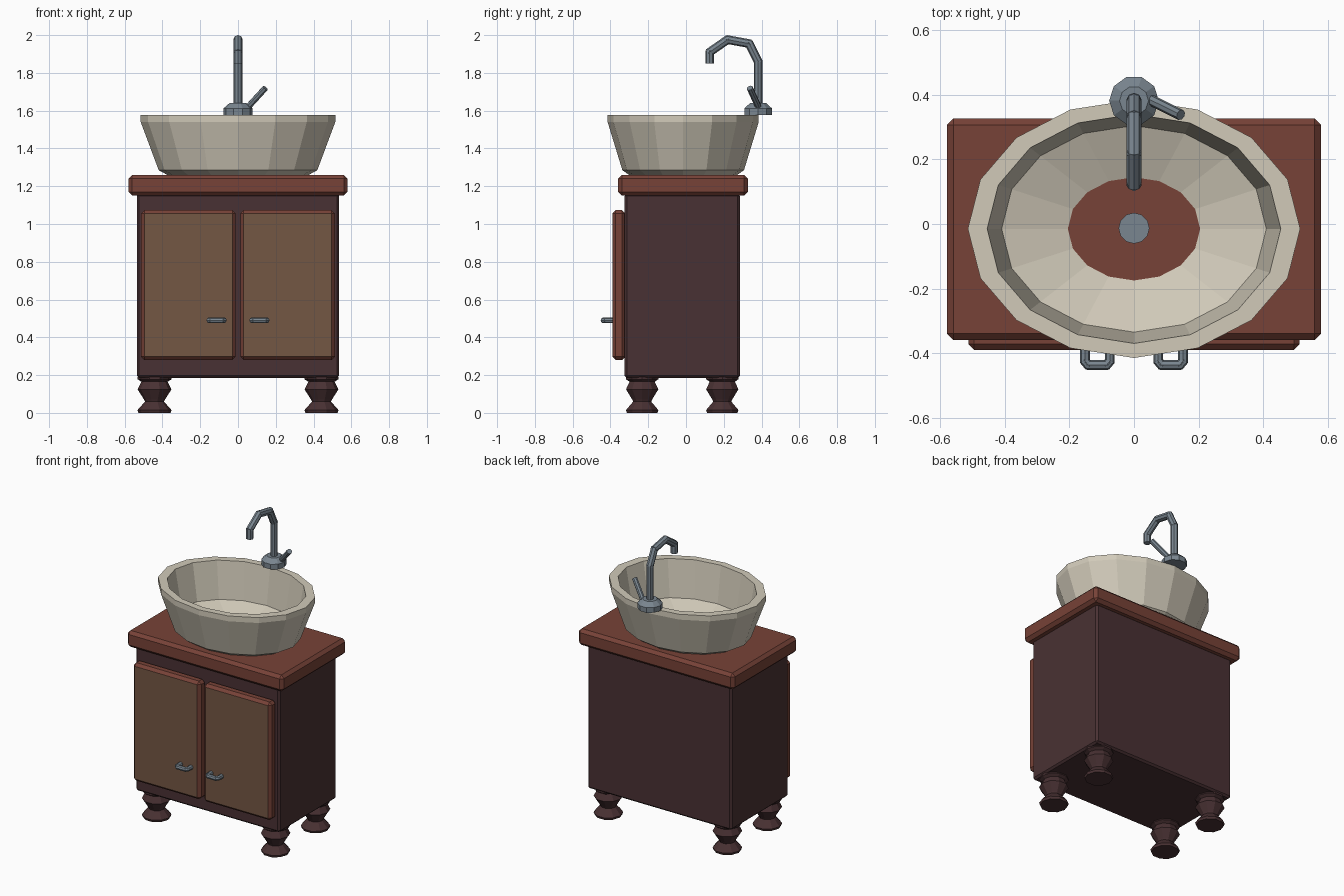
import bpy, bmesh, math
from mathutils import Vector, Matrix

if "Cube" in bpy.data.objects:
    bpy.data.objects.remove(bpy.data.objects["Cube"])


def material(name, r, g, b):
    # sRGB 0-255 to linear
    lin = [((c / 255 + 0.055) / 1.055) ** 2.4 for c in (r, g, b)]
    m = bpy.data.materials.new(name)
    m.diffuse_color = (*lin, 1)
    m.use_nodes = True
    m.node_tree.nodes["Principled BSDF"].inputs["Base Color"].default_value = m.diffuse_color
    return m


DARK = material("dark wood", 73, 49, 51)
RED = material("red wood", 119, 66, 55)
PANEL = material("brown panel", 116, 87, 68)
STONE = material("cream ceramic", 209, 202, 185)
METAL = material("grey metal", 122, 134, 144)


def finish(bm, name, *mats):
    bmesh.ops.recalc_face_normals(bm, faces=bm.faces[:])
    me = bpy.data.meshes.new(name)
    bm.to_mesh(me)
    bm.free()
    for m in mats:
        me.materials.append(m)
    ob = bpy.data.objects.new(name, me)
    bpy.context.collection.objects.link(ob)
    return ob


def box(name, lo, hi, bevel, *mats):
    """Bevelled box; a second material goes on the flat front face."""
    lo, hi = Vector(lo), Vector(hi)
    bm = bmesh.new()
    bmesh.ops.create_cube(bm, size=1, matrix=Matrix.Translation((lo + hi) / 2)
                          @ Matrix.Diagonal((*(hi - lo), 1)))
    bmesh.ops.bevel(bm, geom=bm.edges[:], offset=bevel, segments=1,
                    affect='EDGES', profile=0.5)
    bm.normal_update()
    if len(mats) > 1:
        for f in bm.faces:
            f.material_index = int(f.normal.y < -0.9)
    return finish(bm, name, *mats)


def loft(name, rings, center, sides, mat, closed=False):
    """Elliptical rings (rx, ry, z) joined in order; ends capped or looped."""
    bm = bmesh.new()
    loops = []
    for rx, ry, z in rings:
        loops.append([bm.verts.new((center[0] + rx * math.cos(math.tau * i / sides),
                                    center[1] + ry * math.sin(math.tau * i / sides), z))
                      for i in range(sides)])
    pairs = list(zip(loops, loops[1:]))
    if closed:
        pairs.append((loops[-1], loops[0]))
    else:
        bm.faces.new(loops[0])
        bm.faces.new(loops[-1])
    for a, b in pairs:
        for i in range(sides):
            j = (i + 1) % sides
            bm.faces.new((a[i], a[j], b[j], b[i]))
    return finish(bm, name, mat)


def tube(name, points, radius, sides, mat):
    """Bent pipe of straight rods that overlap a little at each bend."""
    bm = bmesh.new()
    pts = [Vector(p) for p in points]
    for k, (p, q) in enumerate(zip(pts, pts[1:])):
        d = (q - p).normalized()
        a = p - d * radius * 0.35 * (k > 0)
        b = q + d * radius * 0.35 * (k < len(pts) - 2)
        rot = d.to_track_quat('Z', 'Y').to_matrix().to_4x4()
        bmesh.ops.create_cone(bm, cap_ends=True, segments=sides, radius1=radius,
                              radius2=radius, depth=(b - a).length,
                              matrix=Matrix.Translation((a + b) / 2) @ rot)
    return finish(bm, name, mat)


# Cabinet body and counter
box("cabinet", (-0.535, -0.325, 0.185), (0.535, 0.285, 1.16), 0.012, DARK)
box("counter", (-0.58, -0.36, 1.15), (0.58, 0.327, 1.26), 0.02, RED)

# Doors with brown fronts, and their pulls
for side, x0, x1 in (("left", -0.513, -0.012), ("right", 0.012, 0.513)):
    box(side + "_door", (x0, -0.39, 0.28), (x1, -0.32, 1.073), 0.018, RED, PANEL)
    s = -1 if side == "left" else 1
    z = 0.49
    tube(side + "_handle", [(s * 0.075, -0.385, z), (s * 0.075, -0.425, z),
                            (s * 0.085, -0.437, z), (s * 0.142, -0.437, z),
                            (s * 0.152, -0.425, z), (s * 0.152, -0.385, z)],
         0.015, 8, METAL)

# Turned feet
FOOT = [(0.085, 0), (0.09, 0.015), (0.05, 0.06), (0.055, 0.07),
        (0.09, 0.125), (0.07, 0.165), (0.09, 0.178), (0.09, 0.19)]
for name, x, y in (("front_left", -0.442, -0.232), ("front_right", 0.442, -0.232),
                   ("back_left", -0.442, 0.192), ("back_right", 0.442, 0.192)):
    loft(name + "_foot", [(r, r, z) for r, z in FOOT], (x, y), 10, DARK)

# Oval basin: outside, rim, inner wall, sloping floor with central opening
loft("basin", [(0.205, 0.16, 1.252), (0.36, 0.275, 1.252), (0.42, 0.322, 1.285),
               (0.515, 0.40, 1.54), (0.515, 0.40, 1.576), (0.455, 0.355, 1.576),
               (0.41, 0.32, 1.33), (0.205, 0.16, 1.264)],
     (0, -0.015), 16, STONE, closed=True)
loft("drain", [(0.048, 0.048, 1.255), (0.048, 0.048, 1.268)], (0, -0.013), 12, METAL)

# Faucet base, spout and lever
loft("faucet_base", [(0.077, 0.077, 1.578), (0.077, 0.077, 1.612),
                     (0.045, 0.045, 1.64)], (0, 0.382), 10, METAL)
tube("spout", [(0, 0.382, 1.62), (0, 0.382, 1.86), (0, 0.335, 1.955),
               (0, 0.22, 1.976), (0, 0.125, 1.91), (0, 0.125, 1.85)], 0.023, 8, METAL)
tube("lever", [(0.04, 0.39, 1.605), (0.145, 0.338, 1.72)], 0.017, 8, METAL)
